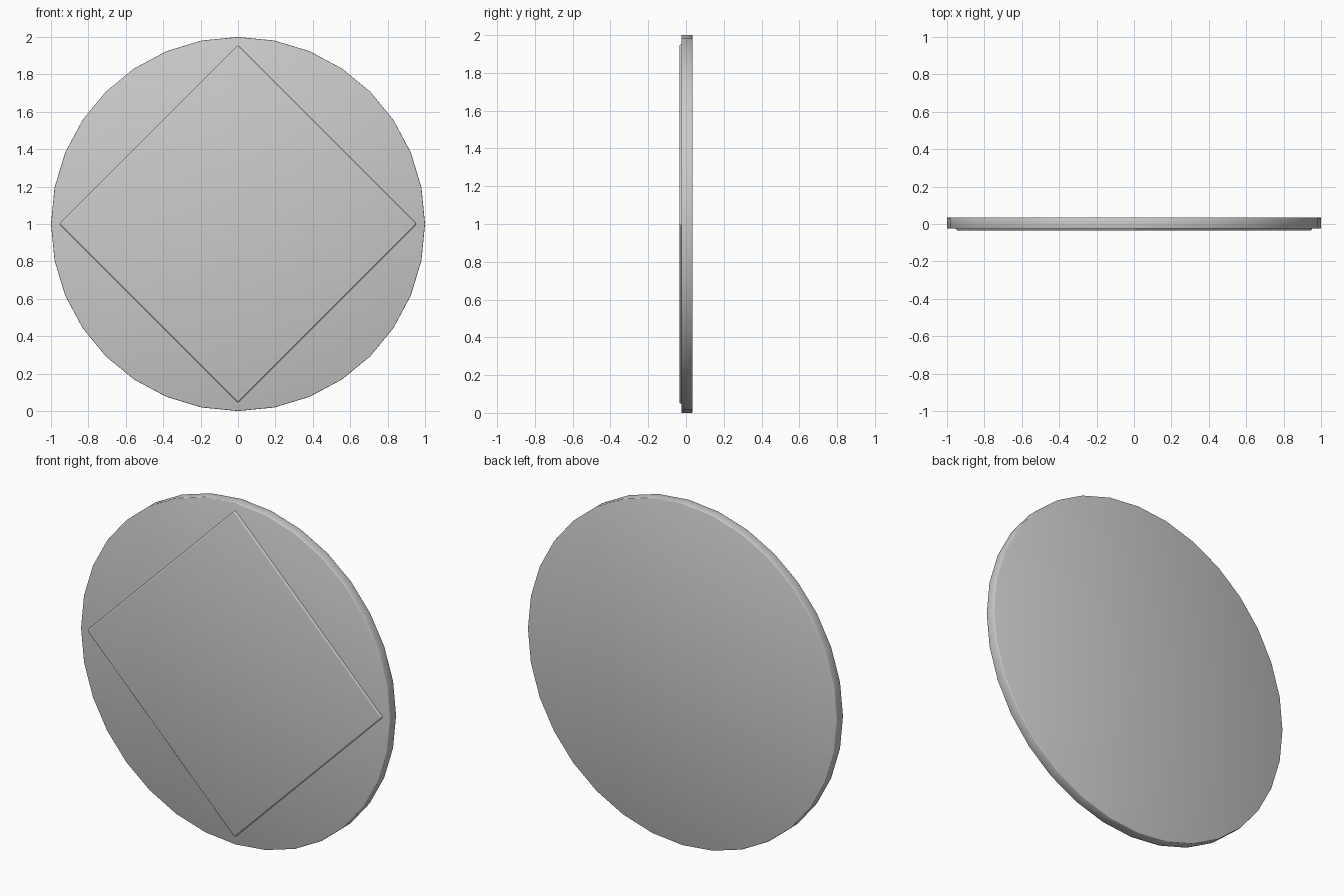
import bpy, math

if "Cube" in bpy.data.objects:
    bpy.data.objects.remove(bpy.data.objects["Cube"])


def plate(name, sides, radius, y_front, y_back, bevel, segments):
    """Upright n-sided plate facing -y, with softened edges."""
    bpy.ops.mesh.primitive_cylinder_add(
        vertices=sides, radius=radius, depth=y_back - y_front,
        location=(0, (y_front + y_back) / 2, 1), rotation=(math.pi / 2, 0, 0))
    ob = bpy.context.object
    ob.name = name
    bpy.ops.object.transform_apply(location=True, rotation=True, scale=True)
    mod = ob.modifiers.new("soft_edges", 'BEVEL')
    mod.width = bevel
    mod.segments = segments
    mod.limit_method = 'ANGLE'
    mod.angle_limit = math.radians(40)
    for p in ob.data.polygons:
        p.use_smooth = True
    return ob


# Round backing disc, 32 sides
plate("backing_disc", 32, 1.0, -0.025, 0.035, 0.004, 2)

# Raised diamond panel on the front
plate("diamond_panel", 4, 0.955, -0.035, 0.0, 0.009, 3)
